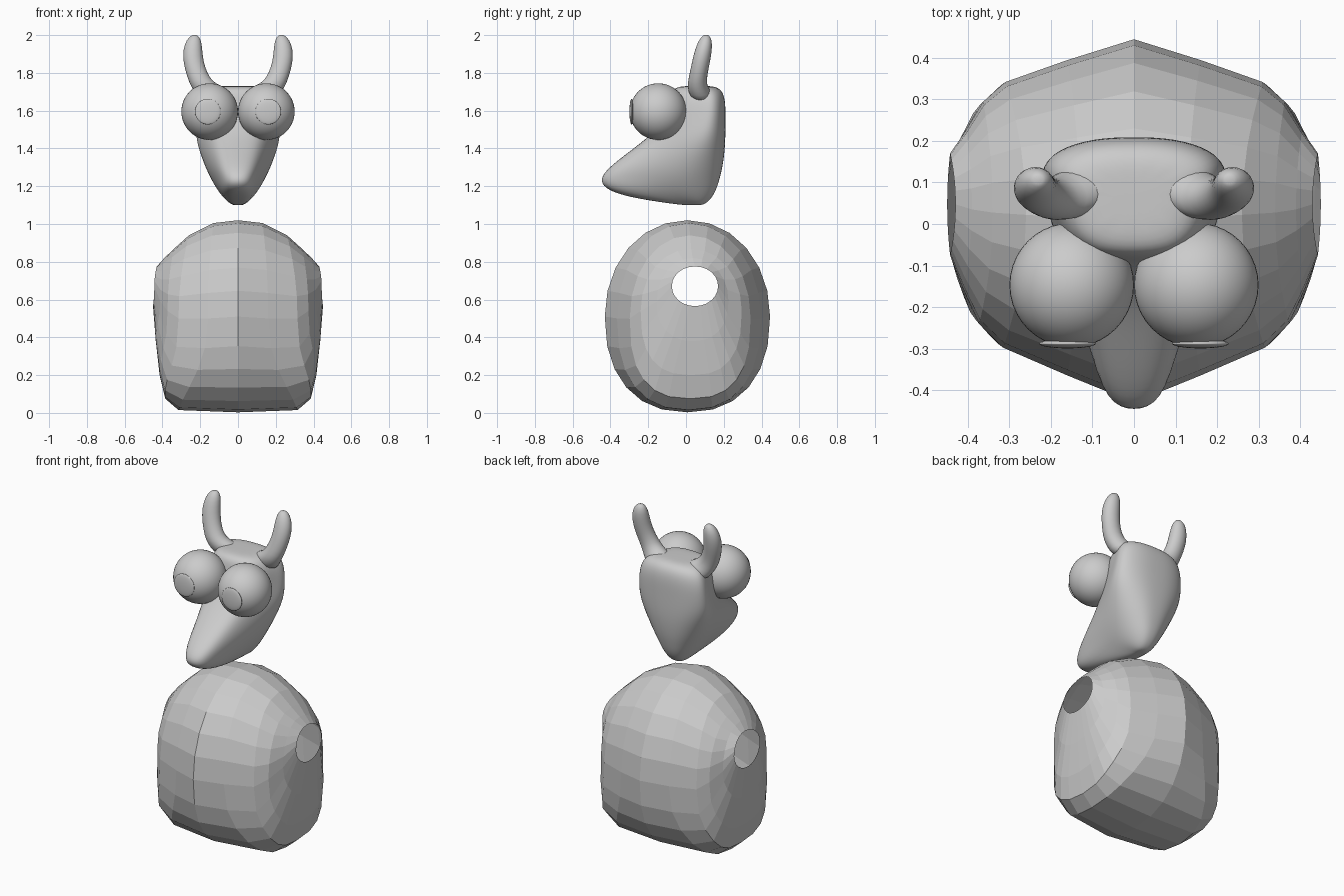
import bpy, bmesh, math
from mathutils import Vector

if "Cube" in bpy.data.objects:
    bpy.data.objects.remove(bpy.data.objects["Cube"])

grey = bpy.data.materials.new("plain_grey")
grey.diffuse_color = (0.6, 0.6, 0.6, 1)
grey.use_nodes = True
grey.node_tree.nodes["Principled BSDF"].inputs["Base Color"].default_value = grey.diffuse_color


def loft(name, rings, caps=(True, True), smooth=True, subsurf=0, mirror=False):
    """Skin closed rings of points into one object."""
    bm = bmesh.new()
    vs = [[bm.verts.new(p) for p in r] for r in rings]
    n = len(rings[0])
    for a, b in zip(vs, vs[1:]):
        for i in range(n):
            j = (i + 1) % n
            bm.faces.new((a[i], a[j], b[j], b[i]))
    for use, r in zip(caps, (vs[0], vs[-1])):
        if use:
            c = bm.verts.new(sum((v.co for v in r), Vector()) / n)
            for i in range(n):
                bm.faces.new((r[i], r[(i + 1) % n], c))
    if mirror:
        bmesh.ops.mirror(bm, geom=bm.verts[:] + bm.edges[:] + bm.faces[:],
                         axis='X', merge_dist=0.0005)
    bmesh.ops.recalc_face_normals(bm, faces=bm.faces[:])
    me = bpy.data.meshes.new(name)
    bm.to_mesh(me)
    bm.free()
    me.materials.append(grey)
    for p in me.polygons:
        p.use_smooth = smooth
    ob = bpy.data.objects.new(name, me)
    bpy.context.collection.objects.link(ob)
    if subsurf:
        m = ob.modifiers.new("round", 'SUBSURF')
        m.levels = m.render_levels = subsurf
    return ob


def ball(name, loc, radius, scale=(1, 1, 1)):
    bpy.ops.mesh.primitive_uv_sphere_add(segments=40, ring_count=24,
                                         radius=radius, location=loc)
    ob = bpy.context.object
    ob.name = name
    ob.scale = scale
    ob.data.materials.append(grey)
    bpy.ops.object.shade_smooth()


# Body: open shell lofted from the arm hole inward to the centre ridge
# each station: top (x, z), bottom (x, z), front (x, y), back (x, y),
# middle height, squareness of the lower half, widening of the lower corners
stations = [
    ((.43, .775), (.45, .565), (.443, -.075), (.443, .17), .67, 2, 0),
    ((.39, .82), (.435, .38), (.412, -.155), (.405, .225), .59, 2.3, .01),
    ((.34, .868), (.415, .20), (.373, -.24), (.363, .295), .54, 2.6, .015),
    ((.26, .94), (.385, .075), (.315, -.298), (.31, .342), .50, 2.6, .025),
    ((.13, 1.005), (.315, .015), (.16, -.365), (.16, .395), .50, 2.4, .02),
    ((0, 1.02), (0, .003), (0, -.43), (0, .445), .51, 2.3, 0),
]
body = []
for top, bot, front, back, zc, square, widen in stations:
    yc = (front[1] + back[1]) / 2
    ring = []
    for i in range(24):
        t = math.tau * i / 24
        c, s = math.cos(t), math.sin(t)
        side = back if c > 0 else front
        cap = top if s > 0 else bot
        e = 2 / (2.05 if s > 0 else square)
        x = c * c * side[0] + s * s * cap[0]
        if s < 0:
            x += widen * math.sin(2 * t) ** 2
        ring.append((x, yc + (side[1] - yc) * abs(c) ** e,
                     zc + (cap[1] - zc) * abs(s) ** e))
    body.append(ring)
loft("body", body, caps=(False, False), smooth=False, mirror=True)

# Head: broad at the back, drawn out to a snout low at the front
# each level: z, front y, back y, half width, half width near the front
levels = [
    (1.10, -.02, .09, .03, .02),
    (1.12, -.17, .12, .06, .04),
    (1.15, -.34, .145, .09, .06),
    (1.19, -.44, .165, .12, .075),
    (1.24, -.462, .18, .15, .08),
    (1.30, -.415, .195, .18, .095),
    (1.39, -.295, .207, .215, .11),
    (1.47, -.19, .21, .235, .125),
    (1.56, -.11, .21, .23, .14),
    (1.64, -.09, .21, .22, .14),
    (1.70, -.08, .197, .195, .125),
    (1.73, -.05, .16, .14, .095),
]
head = []
for z, f, b, w, wf in levels:
    d = b - f
    half = [(wf * .8, f + .03 * d), (wf * 1.25, f + .22 * d),
            (w * .9, f + .55 * d), (w, f + .76 * d),
            (w * .82, b - .095 * d), (w * .43, b - .01 * d)]
    ring = [(0, f)] + half + [(0, b)] + [(-x, y) for x, y in reversed(half)]
    head.append([(x, y, z) for x, y in ring])
loft("head", head, subsurf=2)

# Ears: curved horns rising from the rear corners of the head
path = [
    (.12, .085, 1.675, .065), (.155, .07, 1.705, .06), (.19, .058, 1.738, .053),
    (.217, .065, 1.79, .049), (.237, .08, 1.86, .05), (.24, .093, 1.925, .047),
    (.234, .103, 1.975, .036), (.23, .106, 2.0, .016),
]
for sign, label in ((1, "right"), (-1, "left")):
    rings = []
    for x, y, z, r in path:
        tilt = .5 if z < 1.73 else .25 if z < 1.84 else 0
        rings.append([(sign * (x + 1.12 * r * math.cos(a)),
                       y + r * math.sin(a),
                       z - tilt * r * math.cos(a))
                      for a in (math.tau * i / 12 for i in range(12))])
    loft(label + "_ear", rings, subsurf=1)

    # Eyes with thin domed pupils
    ball(label + "_eye", (sign * .15, -.147, 1.595), .15)
    ball(label + "_pupil", (sign * .16, -.288, 1.595), .068, (1, .17, 1))
